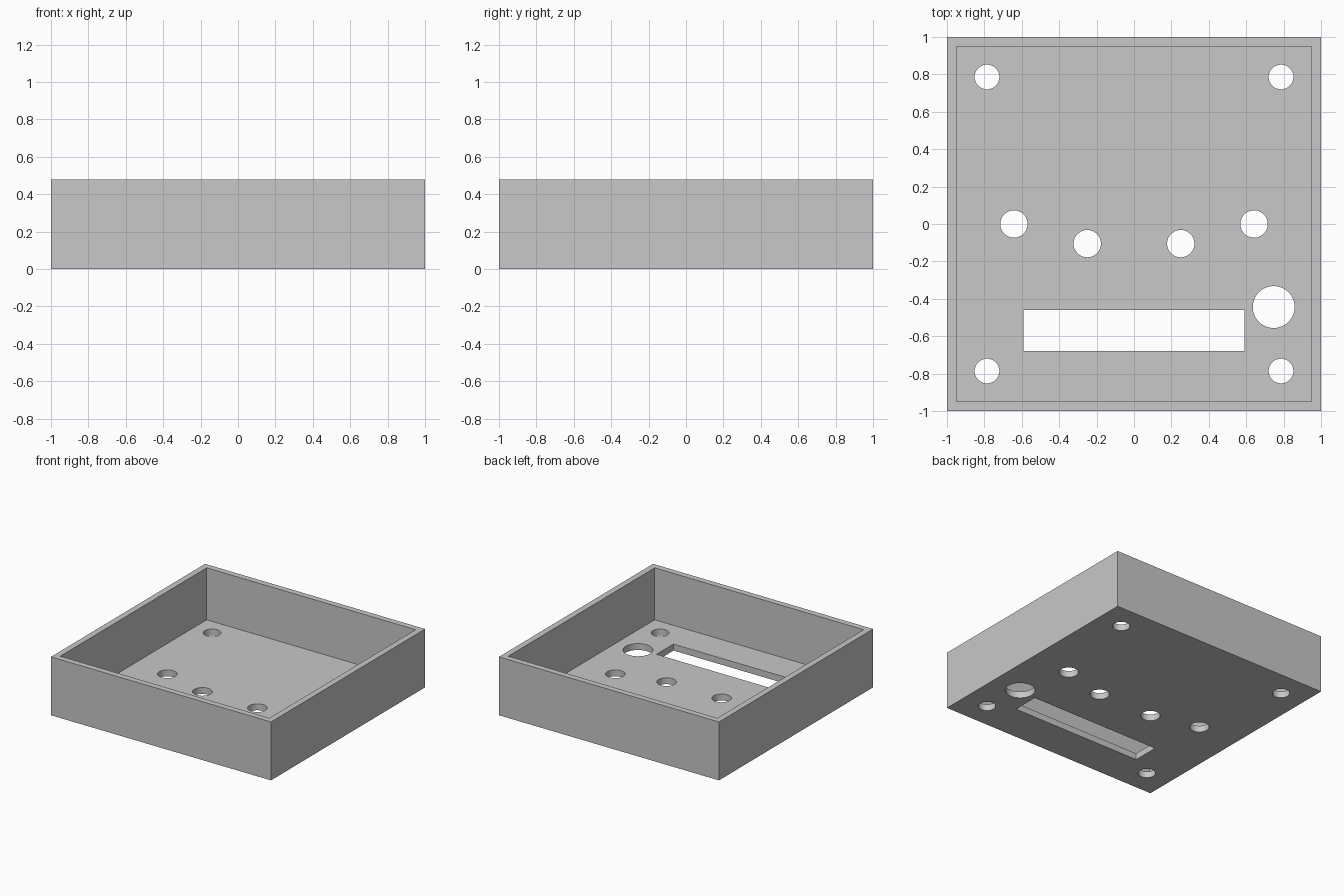
import bpy
import bmesh
import math
from mathutils import Matrix, Vector

HEIGHT = 0.48
WALL = 0.05
FLOOR = 0.053

cube = bpy.data.objects.get("Cube")
if cube:
    bpy.data.objects.remove(cube, do_unlink=True)

grey = bpy.data.materials.new("plain grey")
grey.use_nodes = True
grey.diffuse_color = (0.58, 0.58, 0.58, 1)
grey.node_tree.nodes["Principled BSDF"].inputs["Base Color"].default_value = grey.diffuse_color


def add_box(bm, low, high):
    low, high = Vector(low), Vector(high)
    matrix = Matrix.Translation((low + high) / 2) @ Matrix.Diagonal((*(high - low), 1))
    bmesh.ops.create_cube(bm, size=1, matrix=matrix)


def add_hole(bm, x, y, radius):
    bmesh.ops.create_cone(bm, cap_ends=True, segments=48, radius1=radius, radius2=radius,
                          depth=4 * FLOOR, matrix=Matrix.Translation((x, y, FLOOR / 2)))


def make_object(name, bm):
    mesh = bpy.data.meshes.new(name)
    bm.to_mesh(mesh)
    bm.free()
    mesh.materials.append(grey)
    obj = bpy.data.objects.new(name, mesh)
    bpy.context.collection.objects.link(obj)
    return obj


# Solid outer block
bm = bmesh.new()
add_box(bm, (-1, -1, 0), (1, 1, HEIGHT))
tray = make_object("enclosure_tray", bm)

# Open cavity above the floor
bm = bmesh.new()
inner = 1 - WALL
add_box(bm, (-inner, -inner, FLOOR), (inner, inner, HEIGHT + 0.2))
cavity = make_object("cavity_cutter", bm)

# Floor openings: corner holes, control holes, round port and display slot
bm = bmesh.new()
for side in (-1, 1):
    for end in (-1, 1):
        add_hole(bm, side * 0.786, end * 0.786, 0.066)
    add_hole(bm, side * 0.642, 0, 0.073)
    add_hole(bm, side * 0.25, -0.105, 0.073)
add_hole(bm, 0.747, -0.444, 0.112)
add_box(bm, (-0.592, -0.68, -0.1), (0.59, -0.46, 0.15))
openings = make_object("openings_cutter", bm)

# Cut the tray, then discard the cutters
for cutter in (cavity, openings):
    cutter.hide_render = True
    mod = tray.modifiers.new(cutter.name, "BOOLEAN")
    mod.operation = "DIFFERENCE"
    mod.solver = "EXACT"
    mod.object = cutter

bpy.ops.object.select_all(action="DESELECT")
bpy.context.view_layer.objects.active = tray
tray.select_set(True)
for mod in list(tray.modifiers):
    bpy.ops.object.modifier_apply(modifier=mod.name)
for cutter in (cavity, openings):
    bpy.data.objects.remove(cutter, do_unlink=True)

# Smooth hole walls with crisp rims
bpy.ops.object.shade_smooth_by_angle(angle=math.radians(30))
